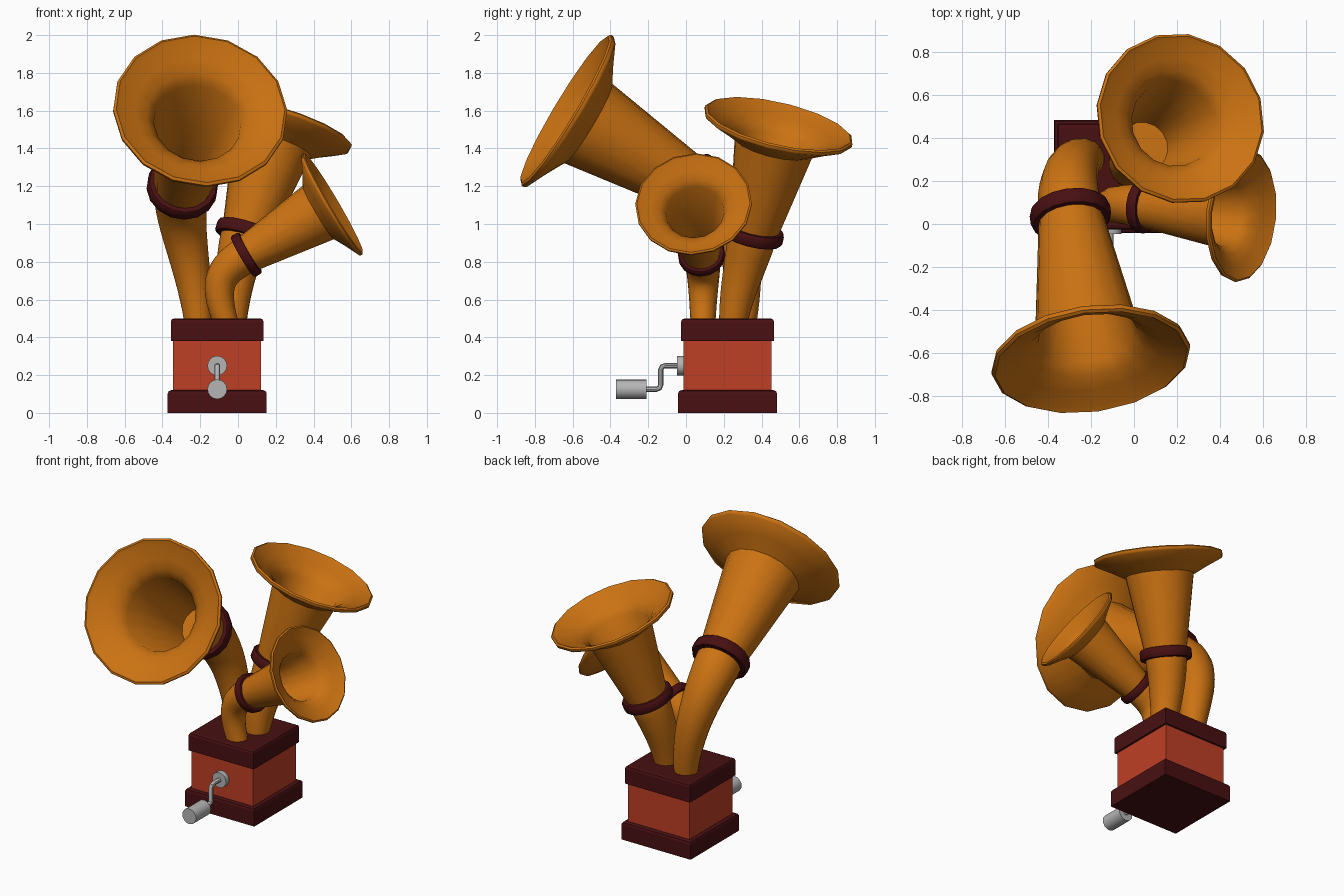
import bpy, bmesh, math
from mathutils import Vector, Matrix

if "Cube" in bpy.data.objects:
    bpy.data.objects.remove(bpy.data.objects["Cube"])

SIDES = 16


def material(name, rgb):
    m = bpy.data.materials.new(name)
    m.diffuse_color = (*rgb, 1)
    m.use_nodes = True
    m.node_tree.nodes["Principled BSDF"].inputs["Base Color"].default_value = m.diffuse_color
    return m


ORANGE = material("brass_orange", (0.60, 0.17, 0.006))
MAROON = material("dark_maroon", (0.065, 0.005, 0.006))
RED = material("brick_red", (0.52, 0.050, 0.019))
GREY = material("metal_grey", (0.46, 0.46, 0.46))


def finish(name, bm, mat, smooth=True):
    bmesh.ops.recalc_face_normals(bm, faces=bm.faces)
    me = bpy.data.meshes.new(name)
    bm.to_mesh(me)
    bm.free()
    ob = bpy.data.objects.new(name, me)
    bpy.context.collection.objects.link(ob)
    me.materials.append(mat)
    if smooth:
        bpy.ops.object.select_all(action='DESELECT')
        ob.select_set(True)
        bpy.context.view_layer.objects.active = ob
        bpy.ops.object.shade_smooth_by_angle(angle=math.radians(35))
    return ob


def skin(bm, rings, closed=False):
    """Join rings of vertices with quads, capping the ends unless closed."""
    n = len(rings[0])
    pairs = list(zip(rings, rings[1:]))
    if closed:
        pairs.append((rings[-1], rings[0]))
    for a, b in pairs:
        for i in range(n):
            j = (i + 1) % n
            bm.faces.new((a[i], a[j], b[j], b[i]))
    if not closed:
        bm.faces.new(rings[0])
        bm.faces.new(rings[-1])


def circle(bm, frame, r, z, n=SIDES):
    return [bm.verts.new(frame @ Vector((r * math.cos(2 * math.pi * i / n),
                                         r * math.sin(2 * math.pi * i / n), z)))
            for i in range(n)]


def lathe(name, profile, origin, axis, mat, closed=False, n=SIDES):
    frame = Matrix.Translation(origin) @ Vector(axis).to_track_quat('Z', 'Y').to_matrix().to_4x4()
    bm = bmesh.new()
    skin(bm, [circle(bm, frame, r, z, n) for r, z in profile], closed)
    return finish(name, bm, mat)


def tube(name, points, radii, mat, n=SIDES):
    """Sweep a circle along points, carrying the frame without twist."""
    bm = bmesh.new()
    rings, quat, last = [], None, None
    for i, (p, r) in enumerate(zip(points, radii)):
        t = (points[min(i + 1, len(points) - 1)] - points[max(i - 1, 0)]).normalized()
        quat = t.to_track_quat('Z', 'Y') if quat is None else last.rotation_difference(t) @ quat
        last = t
        rings.append(circle(bm, Matrix.Translation(p) @ quat.to_matrix().to_4x4(), r, 0, n))
    skin(bm, rings)
    return finish(name, bm, mat)


def bezier(p0, p1, p2, p3, steps):
    out = []
    for i in range(steps + 1):
        t = i / steps
        s = 1 - t
        out.append(p0 * s**3 + p1 * 3 * s * s * t + p2 * 3 * s * t * t + p3 * t**3)
    return out


def slab(name, half, z0, z1, mat, bevel=0.0):
    bm = bmesh.new()
    bmesh.ops.create_cube(bm, size=1)
    for v in bm.verts:
        v.co = Vector((-0.11 + v.co.x * 2 * half, 0.22 + v.co.y * 2 * half,
                       z0 + (v.co.z + 0.5) * (z1 - z0)))
    if bevel:
        top = [e for e in bm.edges if all(v.co.z > z1 - 1e-4 for v in e.verts)]
        bmesh.ops.bevel(bm, geom=top, offset=bevel, segments=2, profile=0.5, affect='EDGES')
    return finish(name, bm, mat, False)


# Box
slab("box_base", 0.262, 0.0, 0.12, MAROON, 0.018)
slab("box_body", 0.233, 0.11, 0.39, RED)
slab("box_lid", 0.246, 0.38, 0.50, MAROON, 0.018)

# Crank: mounting disc, bent rod and handle
lathe("crank_disc", [(0.052, 0), (0.052, 0.035)], (-0.11, -0.012, 0.25), (0, -1, 0), GREY)
path = [Vector((-0.11, y, z)) for y, z in
        [(-0.04, 0.25), (-0.11, 0.25), (-0.126, 0.245), (-0.133, 0.23),
         (-0.133, 0.15), (-0.14, 0.132), (-0.158, 0.125), (-0.22, 0.125)]]
tube("crank_rod", path, [0.015] * len(path), GREY, 10)
lathe("crank_handle", [(0.052, 0), (0.052, 0.16)], (-0.11, -0.21, 0.125), (0, -1, 0), GREY)


def horn(name, rim, axis, R, length, foot, bend, reach, r_foot):
    rim, axis = Vector(rim), Vector(axis).normalized()
    neck = rim - axis * length
    # Flared bell with a rolled lip, hollow down to the neck
    bell = [(0.32 * R, -length), (0.53 * R, -0.28 * R), (0.74 * R, -0.165 * R),
            (0.985 * R, -0.045 * R), (R, -0.02 * R), (R, 0.01 * R), (0.97 * R, 0.03 * R),
            (0.92 * R, -0.005 * R), (0.74 * R, -0.085 * R), (0.60 * R, -0.17 * R),
            (0.50 * R, -0.28 * R), (0.29 * R, 0.03 * R - length)]
    lathe(name + "_bell", bell, rim, axis, ORANGE)
    # Collar around the neck
    h = 0.08 * R
    lathe(name + "_collar", [(0.31 * R, -h), (0.385 * R, -h), (0.405 * R, -0.6 * h),
                             (0.405 * R, 0.6 * h), (0.385 * R, h), (0.31 * R, h)],
          neck, axis, MAROON, closed=True)
    # Curved tapering pipe from the lid to the neck
    pts = bezier(Vector(foot), Vector(bend), neck - axis * reach, neck, 14)
    radii = [r_foot + (0.315 * R - r_foot) * min(1, 1.1 * i / 14) for i in range(15)]
    tube(name + "_pipe", pts, radii, ORANGE)


horn("front_horn", (-0.20, -0.63, 1.60), (0.12, -0.85, 0.51), 0.465, 0.79,
     (-0.21, 0.30, 0.48), (-0.23, 0.32, 0.78), 0.30, 0.075)
horn("back_horn", (0.215, 0.49, 1.52), (0.285, 0.22, 0.933), 0.405, 0.61,
     (-0.03, 0.25, 0.48), (-0.025, 0.27, 0.65), 0.20, 0.076)
horn("side_horn", (0.50, 0.04, 1.105), (0.86, -0.08, 0.505), 0.31, 0.53,
     (-0.065, 0.09, 0.48), (-0.13, 0.09, 0.68), 0.17, 0.066)
